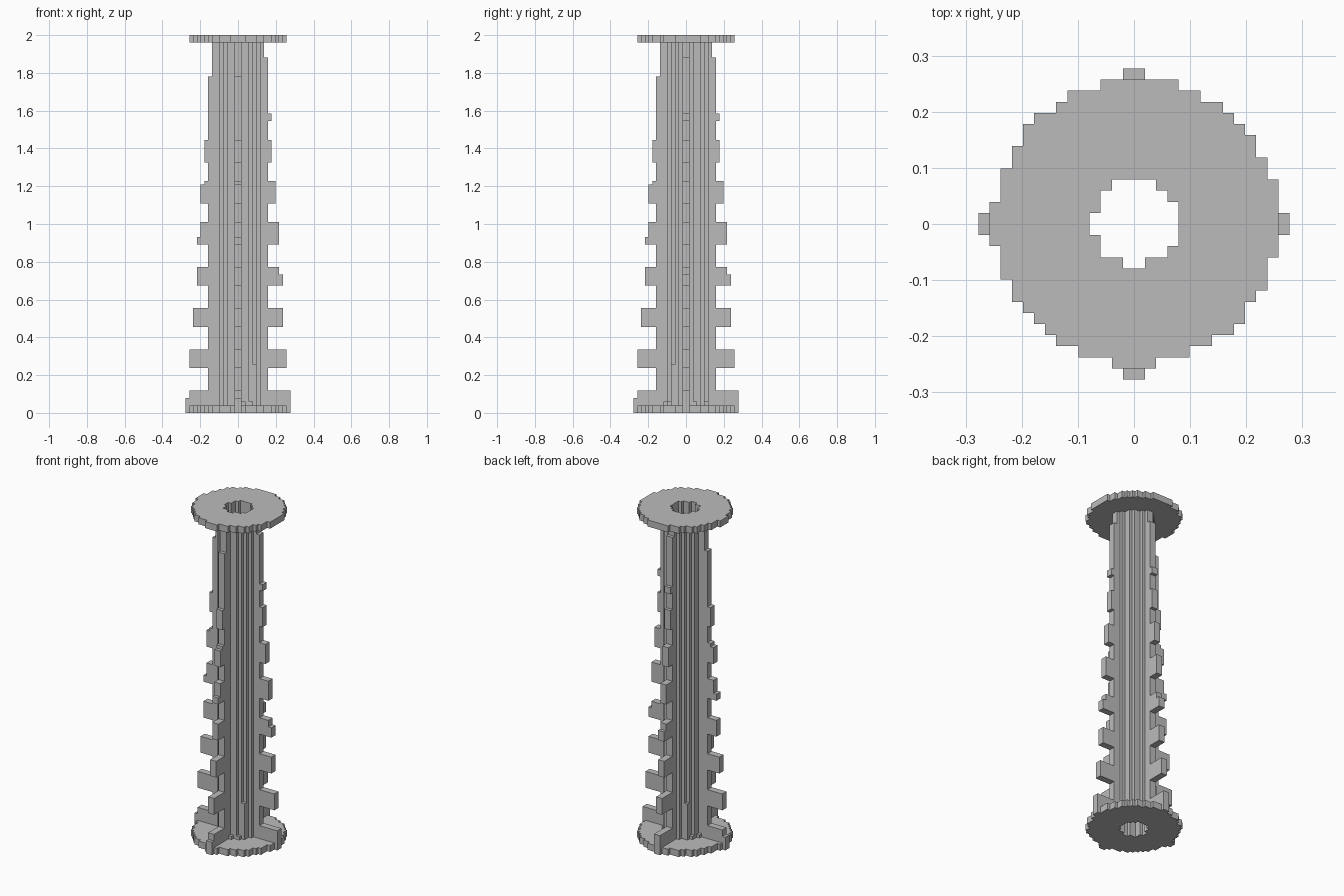
import bpy
import bmesh

if "Cube" in bpy.data.objects:
    bpy.data.objects.remove(bpy.data.objects["Cube"], do_unlink=True)

LEVELS = 101
V = 2 / LEVELS          # size of one block
OFFSET = 1 / 3          # the round parts sit slightly off the block grid

grey = bpy.data.materials.new("plain grey")
grey.use_nodes = True
grey.diffuse_color = (0.5, 0.5, 0.5, 1)
grey.node_tree.nodes["Principled BSDF"].inputs["Base Color"].default_value = (0.5, 0.5, 0.5, 1)


def ring(outer, inner):
    """Grid cells between two squared radii."""
    span = range(-14, 14)
    return {(i, j) for i in span for j in span
            if inner < (i + OFFSET) ** 2 + (j + OFFSET) ** 2 <= outer}


def add_prism(bm, cells, z0, z1):
    """Stack the cells from level z0 to z1, with walls only on the outline."""
    def face(*corners):
        bm.faces.new([bm.verts.new((x * V, y * V, z * V)) for x, y, z in corners])

    for i, j in cells:
        a, b, c, d = (i, j), (i + 1, j), (i + 1, j + 1), (i, j + 1)
        face(*[(*p, z1) for p in (a, b, c, d)])
        face(*[(*p, z0) for p in (d, c, b, a)])
        walls = (((i, j - 1), a, b), ((i + 1, j), b, c),
                 ((i, j + 1), c, d), ((i - 1, j), d, a))
        for neighbour, p, q in walls:
            if neighbour not in cells:
                face((*p, z0), (*q, z0), (*q, z1), (*p, z1))


def build(name, prisms):
    bm = bmesh.new()
    for cells, z0, z1 in prisms:
        add_prism(bm, cells, z0, z1)
    bmesh.ops.remove_doubles(bm, verts=bm.verts, dist=V / 100)
    mesh = bpy.data.meshes.new(name)
    bm.to_mesh(mesh)
    bm.free()
    mesh.materials.append(grey)
    obj = bpy.data.objects.new(name, mesh)
    bpy.context.collection.objects.link(obj)
    return obj


# Round end plates with the central hole
HOLE = 14.5
plate = ring(164, HOLE)
build("bottom_plate", [(plate, 0, 2)])
build("top_plate", [(plate, LEVELS - 2, LEVELS)])

# Hollow tube, a little thicker near its foot
build("tube", [(ring(31.5, HOLE), 2, LEVELS - 2)])
build("tube_foot", [(ring(32.5, 31.5), 2, 13), (ring(34, 32.5), 2, 3)])

# Fin teeth: start level, end level, reach on the positive and negative side
TEETH = [(0, 4, 14, 14), (4, 6, 14, 13), (12, 17, 13, 13), (23, 28, 12, 12),
         (34, 37, 12, 11), (37, 39, 11, 11), (45, 47, 11, 11), (47, 51, 11, 10),
         (56, 61, 10, 10), (61, 62, 10, 9), (67, 73, 9, 9), (78, 80, 9, 8)]


def strip(start, reach, positive, along_x):
    """Two cells wide strip running outwards along one axis."""
    run = range(start, reach) if positive else range(-reach, -start)
    return {(k, w) if along_x else (w, k) for k in run for w in (-1, 0)}


# Four toothed fins around the tube
for name, positive, along_x in (("left_fin", True, True), ("right_fin", False, True),
                                ("back_fin", True, False), ("front_fin", False, False)):
    shoulder = 95 if positive else 90
    prisms = [(strip(4, 7, positive, along_x), 2, LEVELS - 2),
              (strip(7, 8, positive, along_x), 2, shoulder)]
    for z0, z1, pos, neg in TEETH:
        reach = pos if positive else neg
        if reach > 8:
            prisms.append((strip(8, reach, positive, along_x), z0, z1))
    build(name, prisms)
